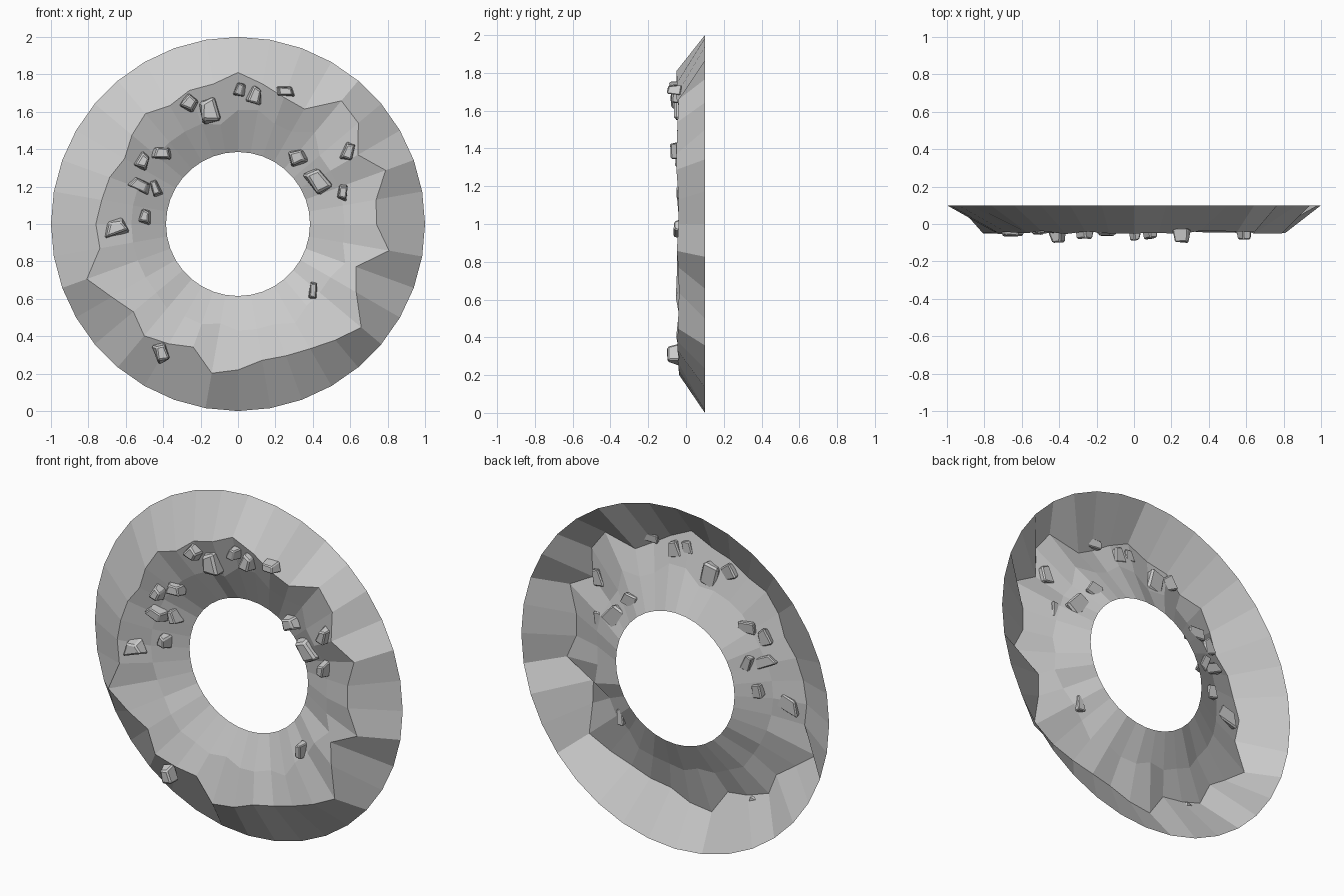
import bpy
import bmesh
import random
from math import sin, cos, radians, hypot
from mathutils import Matrix, Vector

random.seed(4)
cube = bpy.data.objects.get("Cube")
if cube:
    bpy.data.objects.remove(cube, do_unlink=True)

stone = bpy.data.materials.new("grey stone")
stone.use_nodes = True
grey = (0.6, 0.6, 0.6, 1)
stone.diffuse_color = grey
stone.node_tree.nodes["Principled BSDF"].inputs["Base Color"].default_value = grey

SEGMENTS = 36
OUTER, INNER, BACK = 1.0, 0.385, 0.1
RIDGE_Y, MID_Y, MID_R = -0.045, 0.015, 0.57

# Ridge radius in hundredths, clockwise from the top
ridge = [81, 76, 72, 71, 86, 84, 74, 84, 75, 74, 82, 67,
         73, 86, 81, 77, 75, 74, 78, 81, 70, 74, 78, 73,
         78, 86, 75, 76, 74, 73, 70, 74, 77, 73, 76, 76]
# Steps of the inner slope that stray from the usual radius
stray = {0: 61, 1: 62, 4: 64, 11: 61, 15: 61, 19: 54, 22: 59, 35: 54}


def add_object(name, bm):
    bmesh.ops.recalc_face_normals(bm, faces=bm.faces)
    mesh = bpy.data.meshes.new(name)
    bm.to_mesh(mesh)
    bm.free()
    mesh.materials.append(stone)
    obj = bpy.data.objects.new(name, mesh)
    bpy.context.collection.objects.link(obj)
    return obj


def ring_point(step, radius, y):
    angle = radians(360 / SEGMENTS * step)
    return Vector((radius * sin(angle), y, 1 + radius * cos(angle)))


def build_crater():
    bm = bmesh.new()
    rows = []
    for i in range(SEGMENTS):
        mid = stray.get(i, 57) / 100
        profile = [(OUTER, BACK),
                   (ridge[i] / 100, RIDGE_Y + random.uniform(-0.01, 0.01)),
                   (mid, MID_Y + random.uniform(-0.016, 0.016)),
                   (INNER, BACK)]
        rows.append([bm.verts.new(ring_point(i, r, y)) for r, y in profile])
    for i, row in enumerate(rows):
        nxt = rows[(i + 1) % SEGMENTS]
        for a in range(len(row) - 1):
            bm.faces.new((row[a], row[a + 1], nxt[a + 1], nxt[a]))
    add_object("crater_ring", bm)


def slope_y(x, z):
    # Depth of the crater surface at a point
    r = hypot(x, z - 1)
    if r < MID_R:
        return BACK + (MID_Y - BACK) * (r - INNER) / (MID_R - INNER)
    return max(RIDGE_Y, MID_Y + (RIDGE_Y - MID_Y) * (r - MID_R) / 0.19)


def build_rock(index, x, z, width, height, tilt):
    bm = bmesh.new()
    bmesh.ops.create_cube(bm, size=1)
    for v in bm.verts:
        # Narrow the front and one end, then roughen the corners
        if v.co.y < 0:
            v.co.x *= 0.7
            v.co.z *= 0.75
        if v.co.z > 0:
            v.co.x *= 0.75
        v.co += Vector([random.uniform(-0.1, 0.1) for _ in range(3)])
    bmesh.ops.scale(bm, vec=(width, 0.07, height), verts=bm.verts)
    bmesh.ops.bevel(bm, geom=bm.edges[:], offset=0.1 * min(width, height),
                    segments=1, affect='EDGES')
    place = Matrix.Translation((x, slope_y(x, z) - 0.02, z))
    bm.transform(place @ Matrix.Rotation(radians(tilt), 4, 'Y'))
    add_object("rock_%d" % index, bm)


# Rocks: x, z, width, height, tilt
rocks = [
    (-.26, 1.65, .09, .08, 30), (-.15, 1.61, .12, .14, -10),
    (.01, 1.72, .06, .07, 20), (.09, 1.69, .08, .1, 15),
    (.25, 1.71, .1, .05, 5), (.32, 1.36, .11, .08, -15),
    (.43, 1.23, .11, .15, -40), (.59, 1.39, .07, .1, 15),
    (.56, 1.17, .06, .08, 10), (.4, .64, .05, .1, 5),
    (-.41, .31, .08, .11, -20), (-.65, .98, .15, .08, -15),
    (-.5, 1.04, .07, .08, 10), (-.53, 1.21, .12, .06, 25),
    (-.44, 1.19, .05, .09, -20), (-.51, 1.34, .08, .09, 30),
    (-.41, 1.38, .11, .06, 0),
]

build_crater()
for index, rock in enumerate(rocks, 1):
    build_rock(index, *rock)
